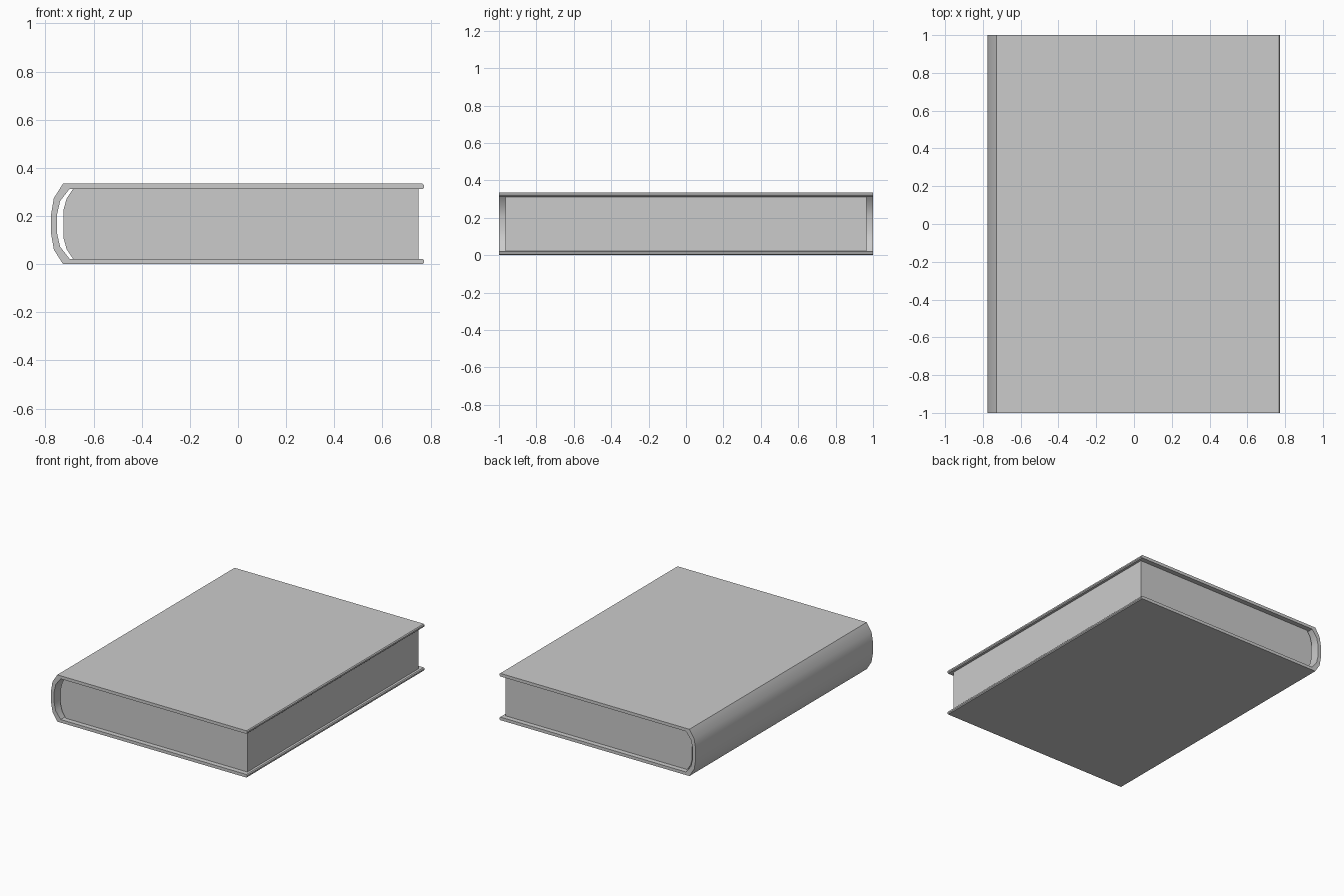
import bpy, bmesh, math

if "Cube" in bpy.data.objects:
    bpy.data.objects.remove(bpy.data.objects["Cube"])

H = 0.334          # total thickness of the closed book
MID = H / 2


def mirrored(upper):
    """Complete an upper half profile (x, z) with its mirror about mid height."""
    return upper + [(x, H - z) for x, z in reversed(upper)]


def extrude_profile(name, profile, half_len):
    """Extrude an x/z outline symmetrically along y."""
    bm = bmesh.new()
    face = bm.faces.new([bm.verts.new((x, -half_len, z)) for x, z in profile])
    res = bmesh.ops.extrude_face_region(bm, geom=[face])
    verts = [v for v in res["geom"] if isinstance(v, bmesh.types.BMVert)]
    bmesh.ops.translate(bm, verts=verts, vec=(0, 2 * half_len, 0))
    bmesh.ops.recalc_face_normals(bm, faces=bm.faces)
    mesh = bpy.data.meshes.new(name)
    bm.to_mesh(mesh)
    bm.free()
    obj = bpy.data.objects.new(name, mesh)
    bpy.context.collection.objects.link(obj)
    bpy.ops.object.select_all(action='DESELECT')
    obj.select_set(True)
    bpy.context.view_layer.objects.active = obj
    bpy.ops.object.shade_smooth_by_angle(angle=math.radians(28))
    return obj


# Cover: both boards and the rounded spine as one C-shaped wrap
outer = [(0.767, H), (-0.727, H), (-0.765, 0.274), (-0.776, 0.210)]
inner = [(0.773, 0.328), (0.773, 0.318), (0.767, 0.312), (-0.700, 0.312),
         (-0.739, 0.262), (-0.752, 0.205)]
cover = mirrored(outer) + [(x, H - z) for x, z in inner] + inner[::-1]
extrude_profile("cover", cover, 1.0)

# Page block: slightly inset, with a rounded back towards the spine
pages = mirrored([(0.75, 0.312), (-0.685, 0.312), (-0.712, 0.272), (-0.725, 0.225)])
extrude_profile("page_block", pages, 0.965)
